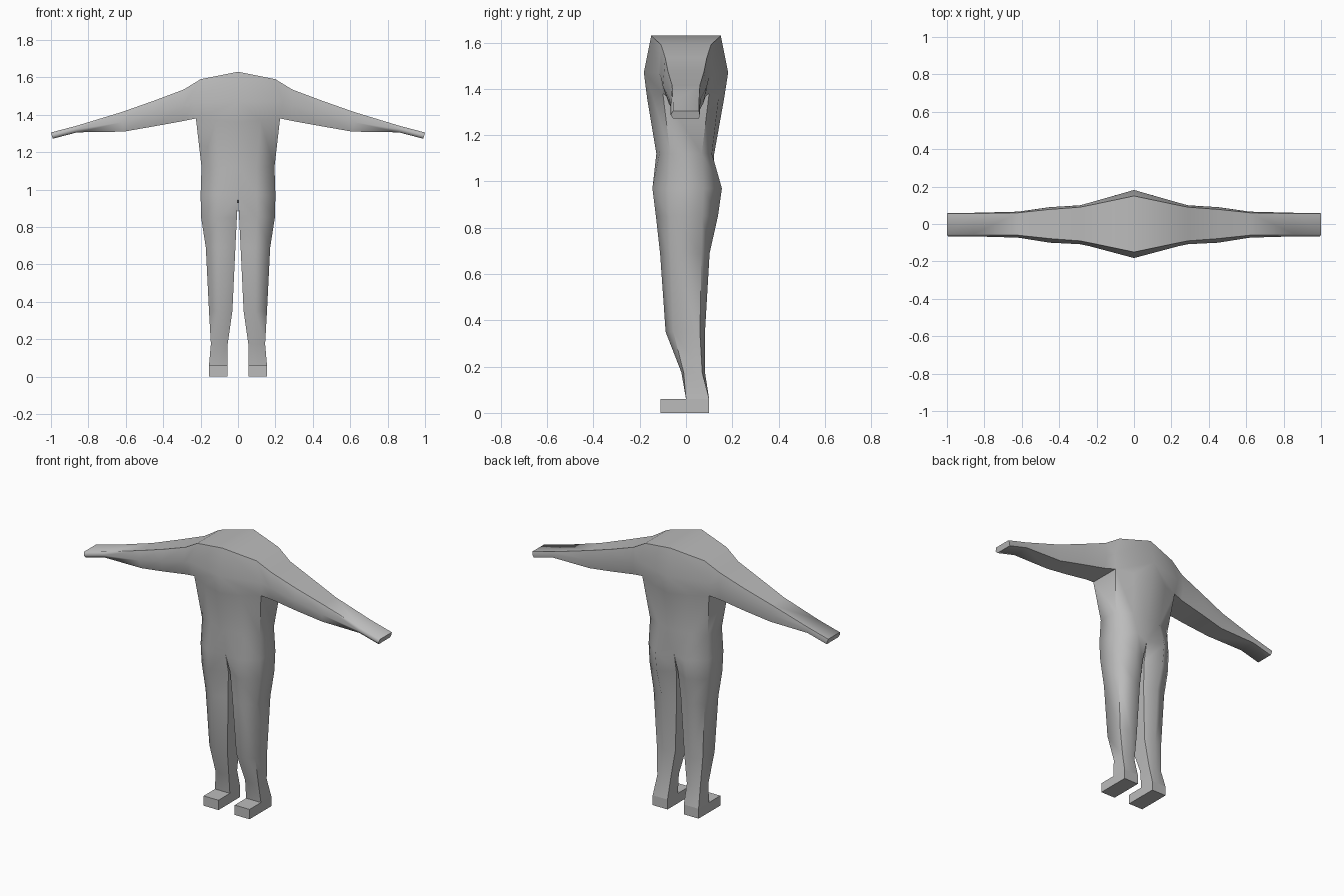
import bpy, bmesh, math

if "Cube" in bpy.data.objects:
    bpy.data.objects.remove(bpy.data.objects["Cube"])

grey = bpy.data.materials.new("plain grey")
grey.diffuse_color = (0.5, 0.5, 0.5, 1)
grey.use_nodes = True
grey.node_tree.nodes["Principled BSDF"].inputs["Base Color"].default_value = grey.diffuse_color


def finish(bm, name, angle):
    """Turn a half mesh into a mirrored, smooth-shaded object."""
    bmesh.ops.recalc_face_normals(bm, faces=bm.faces)
    me = bpy.data.meshes.new(name)
    bm.to_mesh(me)
    bm.free()
    me.materials.append(grey)
    me.shade_smooth()
    me.set_sharp_from_angle(angle=math.radians(angle))
    ob = bpy.data.objects.new(name, me)
    bpy.context.collection.objects.link(ob)
    mod = ob.modifiers.new("mirror", 'MIRROR')
    mod.use_clip = True
    mod.merge_threshold = 0.001
    return ob


bm = bmesh.new()
V = lambda x, y, z: bm.verts.new((x, y, z))


def bridge(a, b, closed):
    n = len(a)
    for i in range(n if closed else n - 1):
        j = (i + 1) % n
        bm.faces.new((a[i], a[j], b[j], b[i]))


# Arm: six-sided sections from shoulder to hand
# (top x, top z, mid x, mid z, bottom x, bottom z, top y, mid front y, mid back y, bottom y)
arm = []
for tx, tz, mx, mz, bx, bz, ty, fy, ky, by in (
        (.20, 1.59, .24, 1.47, .225, 1.38, .108, .118, .113, .10),
        (.29, 1.535, .29, 1.45, .29, 1.367, .09, .108, .10, .085),
        (.45, 1.475, .45, 1.41, .45, 1.338, .078, .10, .09, .075),
        (.62, 1.415, .62, 1.36, .61, 1.31, .06, .073, .066, .06),
        (.86, 1.342, .86, 1.324, .86, 1.306, .056, .066, .06, .056),
        (1.0, 1.305, .995, 1.287, .99, 1.272, .056, .066, .06, .056)):
    arm.append([V(tx, -ty, tz), V(mx, -fy, mz), V(bx, -by, bz),
                V(bx, by, bz), V(mx, ky, mz), V(tx, ty, tz)])
for a, b in zip(arm, arm[1:]):
    bridge(a, b, True)
bm.faces.new(arm[-1])

# Torso: half rings from centre front round the side to centre back
TF, MF, SF, SB, MB, TB = arm[0]
rings = [[V(0, -.168, 1.36), V(.12, -.145, 1.37), SF, SB, V(.12, .142, 1.37), V(0, .165, 1.36)]]
for z, x, sy, fx, f1, f0, b1, b0 in (
        (1.12, .195, .068, .10, -.115, -.128, .112, .122),
        (.97, .20, .075, .10, -.145, -.12, .155, .115)):
    rings.append([V(0, f0, z), V(fx, f1, z), V(x, -sy, z),
                  V(x, sy, z), V(fx, b1, z), V(0, b0, z)])
for a, b in zip(rings, rings[1:]):
    bridge(a, b, False)

# Chest, back and shoulder top join torso to arm
tops = []
for s, t, m, side, r1, r0 in ((-1, TF, MF, SF, rings[0][1], rings[0][0]),
                              (1, TB, MB, SB, rings[0][4], rings[0][5])):
    top, mid = V(0, s * .15, 1.63), V(0, s * .182, 1.47)
    bm.faces.new((top, t, m, mid))
    bm.faces.new((mid, m, side, r1))
    bm.faces.new((mid, r1, r0))
    tops.append(top)
bm.faces.new((tops[0], TF, TB, tops[1]))

# Leg: hip ring closed by a crotch point, then lofted to the ankle
legs = [rings[-1] + [V(0, 0, .95)]]
for z, xi, xo, sy0, sy1, f1, f0, b1, b0 in (
        (.85, .006, .197, -.07, .07, -.13, -.085, .138, .085),
        (.69, .014, .172, -.067, .067, -.112, -.075, .102, .07),
        (.35, .030, .155, -.055, .06, -.088, -.06, .082, .06),
        (.175, .055, .145, -.01, .07, -.02, -.01, .082, .07),
        (.06, .055, .155, 0, .10, 0, 0, .10, .10)):
    c = (xi + xo) / 2
    legs.append([V(xi, f0, z), V(c, f1, z), V(xo, sy0, z), V(xo, sy1, z),
                 V(c, b1, z), V(xi, b0, z), V(xi, (f0 + b0) / 2, z)])
for a, b in zip(legs, legs[1:]):
    bridge(a, b, True)
finish(bm, "body", 62)

# Feet: plain flat boxes
bm = bmesh.new()
bmesh.ops.create_cube(bm, size=1)
for v in bm.verts:
    v.co = (.105 + v.co.x * .10, -.005 + v.co.y * .21, .03 + v.co.z * .06)
finish(bm, "feet", 40)
